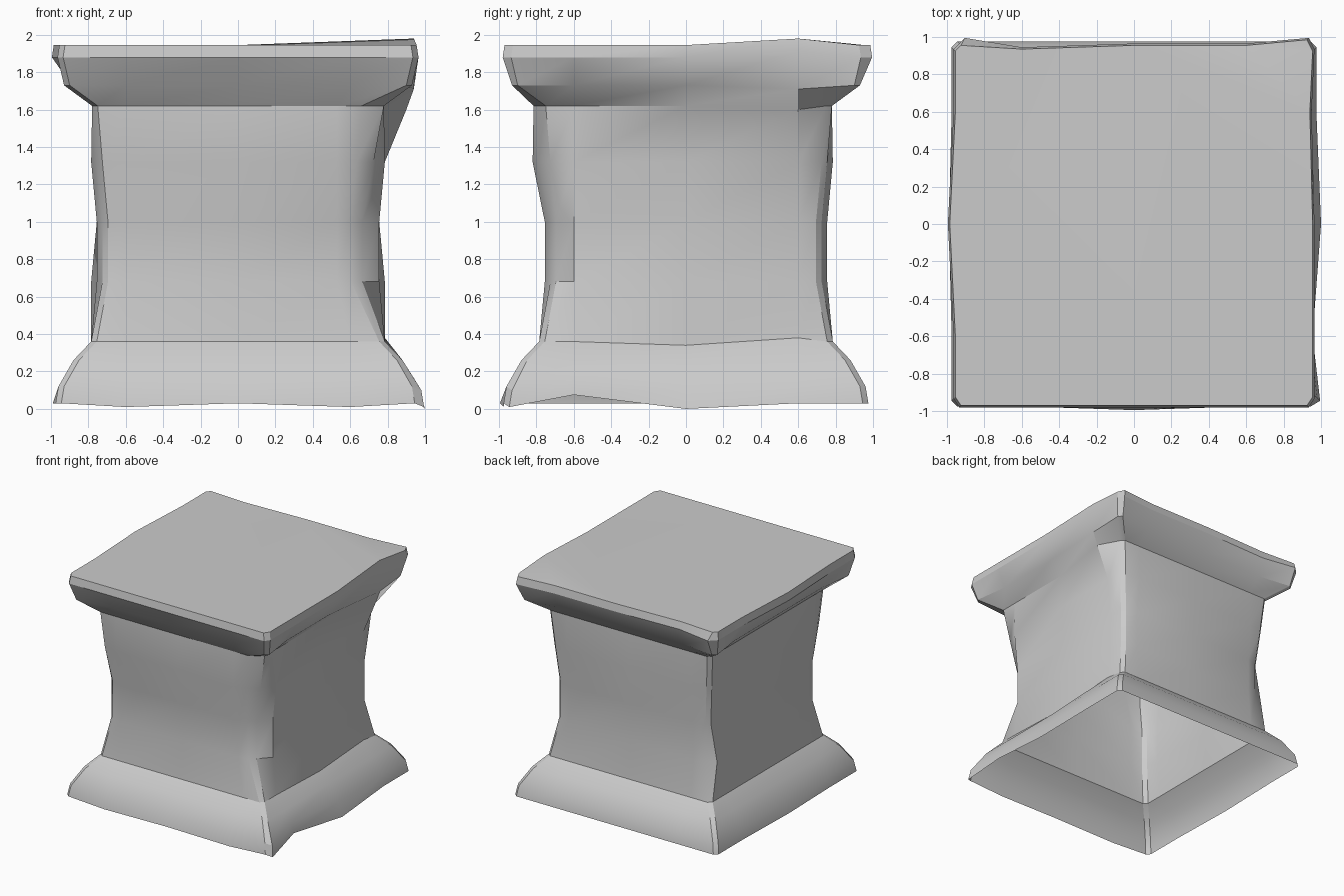
import bpy, bmesh
from mathutils import Vector

if "Cube" in bpy.data.objects:
    bpy.data.objects.remove(bpy.data.objects["Cube"])

# Half profile of the pedestal: (half width, height) from foot to cap
PROFILE = [(0.975, 0.03), (0.96, 0.12), (0.88, 0.26), (0.785, 0.36),
           (0.755, 0.68), (0.755, 1.0), (0.785, 1.32), (0.78, 1.62),
           (0.89, 1.73), (0.965, 1.88), (0.955, 1.945)]
FOOT, SHAFT, CAP = range(0, 2), range(4, 7), range(9, 11)
FRONT, RIGHT, BACK, LEFT = range(4)
CHAMFER, MID = 0.03, 0.6


def side(half, z, turn, pull):
    """Five points along one side of the square, turned into place."""
    end = half - CHAMFER - pull
    pts = []
    for x in (-end, -MID, 0, MID, end):
        y = -half + (pull if abs(x) == end else 0)
        for _ in range(turn):
            x, y = -y, x
        pts.append(Vector((x, y, z)))
    return pts


# Corners are pulled in around the waist and flared under the cap
pulls = [0] * len(PROFILE)
for r in SHAFT:
    pulls[r] = 0.03
pulls[8] = -0.04
grid = [[side(half, z, s, pull) for s in range(4)]
        for (half, z), pull in zip(PROFILE, pulls)]


def push(rows, s, k, x=0, y=0, z=0):
    """Dent one point of a side on the given rows."""
    for r in rows:
        grid[r][s][k] += Vector((x, y, z))


# Wavy foot
for k in (1, 3):
    push([0], FRONT, k, z=-0.02)
push([0], FRONT, 2, y=-0.02)
push([0], LEFT, 2, x=-0.015)
push([0], RIGHT, 2, x=0.025, z=-0.03)
push(FOOT, RIGHT, 1, x=-0.02, z=0.045)
push(FOOT, RIGHT, 0, x=0.02, z=-0.02)
push([3], RIGHT, 2, z=-0.02)
push([3], RIGHT, 3, z=0.02)

# Front of the shaft leans out towards the cap; front right edge is worn back
for k in range(5):
    push([6, 7], FRONT, k, y=-0.035)
for r in range(4, 8):
    grid[r][FRONT][3].x = 0.53
    push([r], FRONT, 4, x=-0.09)
push([4, 5], RIGHT, 0, x=-0.06)
push([6], RIGHT, 0, x=-0.03)

# Shaft bumps at the back left and towards the back of the right side
push([4], LEFT, 0, x=-0.06)
push([4], RIGHT, 2, x=0.03)
push([7], RIGHT, 3, x=0.12, z=-0.02)
push([8], RIGHT, 3, x=0.05, z=-0.02)

# Wavy cap
push(CAP, RIGHT, 3, x=-0.015, z=0.035)
push(CAP, LEFT, 2, x=-0.03)
push(CAP, BACK, 0, y=0.03)
push(CAP, BACK, 3, y=-0.02)
push([9], BACK, 4, x=0.03, y=0.03)
for k in range(5):
    push(CAP, FRONT, k, y=-0.015)

# Pedestal shell: lofted rings, closed on top and open underneath
bm = bmesh.new()
rings = [[bm.verts.new(p) for s in row for p in s] for row in grid]
for lo, hi in zip(rings, rings[1:]):
    for i in range(len(lo)):
        bm.faces.new((lo[i - 1], lo[i], hi[i], hi[i - 1]))
cap = bm.faces.new(rings[-1])
bmesh.ops.triangulate(bm, faces=[cap])

mesh = bpy.data.meshes.new("stone_pedestal")
bm.to_mesh(mesh)
bm.free()
pedestal = bpy.data.objects.new("stone_pedestal", mesh)
bpy.context.collection.objects.link(pedestal)
bpy.context.view_layer.objects.active = pedestal
pedestal.select_set(True)
bpy.ops.object.shade_smooth_by_angle(angle=0.45)
